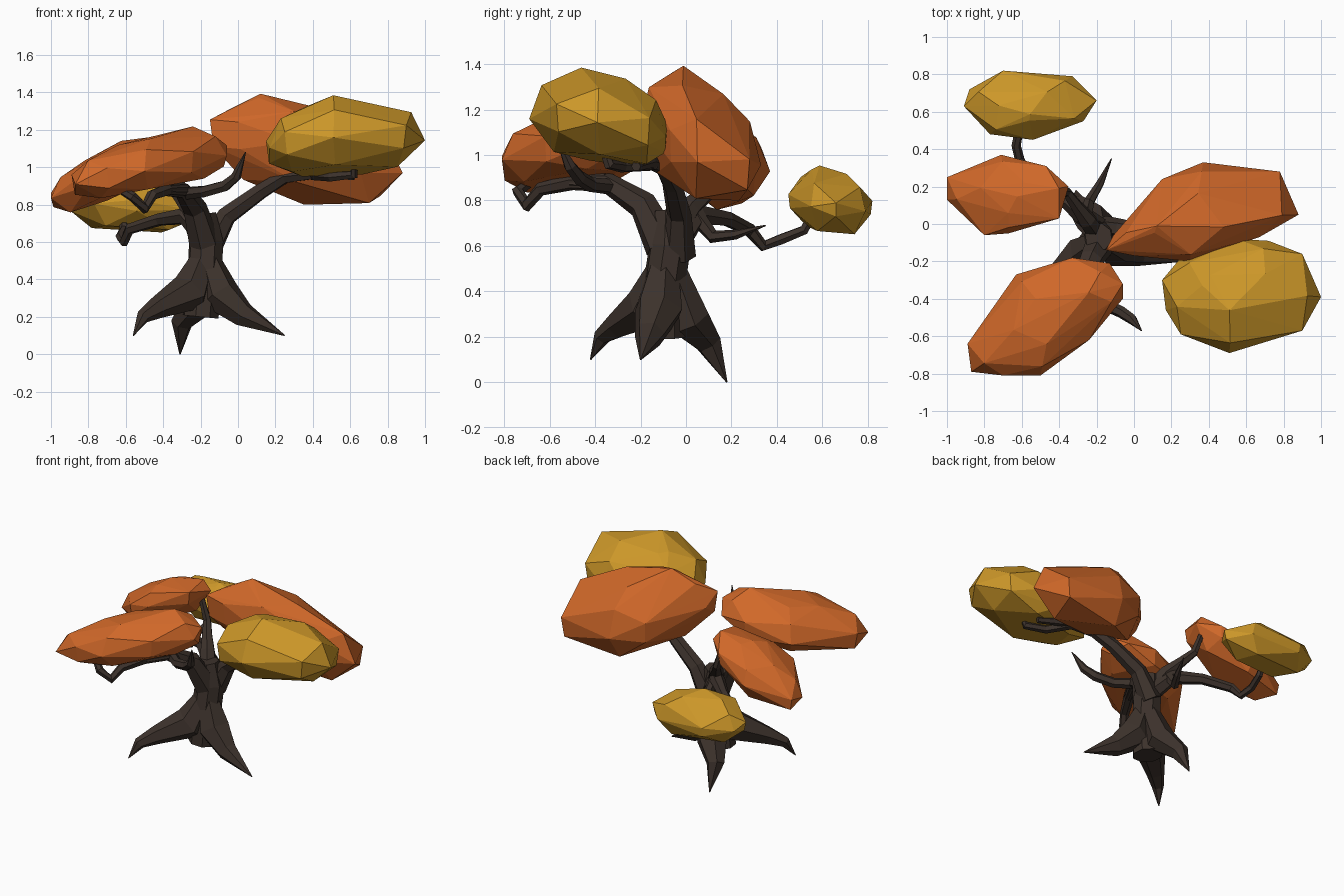
import bpy
import bmesh
import math
from mathutils import Vector

default_cube = bpy.data.objects.get("Cube")
if default_cube:
    bpy.data.objects.remove(default_cube, do_unlink=True)


def make_material(name, colour):
    material = bpy.data.materials.new(name)
    material.use_nodes = True
    material.diffuse_color = (*colour, 1)
    material.node_tree.nodes["Principled BSDF"].inputs["Base Color"].default_value = (*colour, 1)
    return material


BARK = make_material("dark_bark", (.046, .032, .025))
ORANGE = make_material("orange_leaves", (.63, .138, .022))
YELLOW = make_material("yellow_leaves", (.61, .312, .022))


def finish(bm, name, material):
    """Turn a bmesh into a flat shaded object with one material."""
    bmesh.ops.recalc_face_normals(bm, faces=bm.faces)
    mesh = bpy.data.meshes.new(name)
    bm.to_mesh(mesh)
    bm.free()
    mesh.materials.append(material)
    obj = bpy.data.objects.new(name, mesh)
    bpy.context.collection.objects.link(obj)
    return obj


def limb(name, path, radii, sides=6):
    """Tapered low-poly tube that follows a path."""
    points = [Vector(p) for p in path]
    bm = bmesh.new()
    rings = []
    normal = Vector((.3, 1, .2))
    for i, point in enumerate(points):
        ahead = points[min(i + 1, len(points) - 1)]
        behind = points[max(i - 1, 0)]
        tangent = (ahead - behind).normalized()
        normal = (normal - tangent * normal.dot(tangent)).normalized()
        side = tangent.cross(normal)
        ring = []
        for k in range(sides):
            angle = math.tau * k / sides
            offset = normal * math.cos(angle) + side * math.sin(angle)
            ring.append(bm.verts.new(point + offset * radii[i]))
        rings.append(ring)
    for lower, upper in zip(rings, rings[1:]):
        for k in range(sides):
            n = (k + 1) % sides
            bm.faces.new((lower[k], lower[n], upper[n], upper[k]))
    bm.faces.new(rings[0])
    bm.faces.new(rings[-1])
    return finish(bm, name, BARK)


def leaf_clump(name, material, outline, height, slope, wall, up, down, peak):
    """Faceted hull: a tilted plan outline with a steep rim, a domed top and a flat underside."""
    count = len(outline)
    cx = sum(p[0] for p in outline) / count
    cy = sum(p[1] for p in outline) / count
    bm = bmesh.new()

    def add(x, y, lift):
        z = height + slope[0] * (x - cx) + slope[1] * (y - cy) + lift
        bm.verts.new((x, y, z))

    def ring(points, scale, lift):
        for x, y in points:
            add(cx + (x - cx) * scale, cy + (y - cy) * scale, lift)

    ring(outline[::2], 1, wall)
    ring(outline[1::2], 1, 0)
    ring(outline[::2], .96, -wall)
    ring(outline[1::2], .84, up * .6)
    ring(outline[::3], .45, up * .88)
    ring(outline[1::2], .68, -down)
    add(cx + peak[0], cy + peak[1], up)
    hull = bmesh.ops.convex_hull(bm, input=bm.verts)
    loose = [v for v in bm.verts if not v.link_faces]
    bmesh.ops.delete(bm, geom=loose, context="VERTS")
    return finish(bm, name, material)


# Trunk and roots
limb("trunk",
     [(-.2, -.1, .2), (-.18, -.1, .4), (-.17, -.07, .6), (-.19, -.07, .75)],
     [.1, .095, .095, .075], sides=8)
limb("right_root",
     [(-.19, -.1, .5), (-.26, -.16, .33), (-.43, -.3, .25), (-.51, -.37, .2), (-.56, -.42, .1)],
     [.07, .11, .06, .038, .003])
limb("left_root",
     [(-.16, -.1, .5), (-.1, -.12, .32), (.03, -.16, .21), (.25, -.2, .1)],
     [.07, .11, .068, .003])
limb("back_root",
     [(-.18, -.06, .48), (-.21, .01, .27), (-.3, .1, .17), (-.31, .18, 0)],
     [.07, .1, .06, .003])

# Left branch with a short fork
limb("left_branch",
     [(-.16, -.03, .56), (-.06, -.03, .74), (.12, -.06, .87), (.25, -.1, .95),
      (.45, -.16, .97), (.62, -.22, .95)],
     [.075, .055, .045, .04, .03, .022])
limb("left_branch_fork",
     [(.4, -.14, .96), (.5, -.28, .95), (.62, -.34, .96), (.62, -.37, 1.05)],
     [.03, .028, .025, .02])

# Front branch with a hooked twig and a bare spike
limb("front_branch",
     [(-.18, -.1, .6), (-.23, -.19, .78), (-.3, -.35, .88), (-.38, -.5, .88)],
     [.085, .065, .045, .035])
limb("front_hooked_twig",
     [(-.3, -.35, .88), (-.38, -.5, .88), (-.46, -.64, .85), (-.5, -.7, .78),
      (-.56, -.74, .84), (-.66, -.66, .9)],
     [.045, .035, .03, .03, .027, .02])
limb("front_spike",
     [(-.28, -.33, .86), (-.18, -.42, .87), (-.07, -.47, .9), (-.01, -.51, .95), (.04, -.57, 1.08)],
     [.035, .033, .032, .028, .003])

# Back branches
limb("back_branch",
     [(-.18, -.03, .63), (-.28, .05, .74), (-.42, .18, .72), (-.58, .28, .67),
      (-.61, .34, .6), (-.63, .42, .63), (-.61, .52, .67), (-.61, .57, .76)],
     [.06, .05, .035, .03, .026, .025, .023, .02])
limb("back_spike",
     [(-.26, .04, .74), (-.24, .12, .64), (-.18, .22, .65), (-.12, .35, .69)],
     [.04, .03, .022, .003])
limb("right_branch",
     [(-.19, -.06, .65), (-.25, .02, .77), (-.31, .1, .84), (-.36, .17, .9), (-.41, .18, 1.04)],
     [.06, .05, .035, .027, .02])

# Leaf clumps
leaf_clump("front_left_leaves", YELLOW,
           [(.15, -.3), (.17, -.46), (.25, -.59), (.51, -.69), (.9, -.57),
            (1, -.39), (.9, -.16), (.72, -.09), (.55, -.08), (.25, -.18)],
           1.11, (.06, -.15), .06, .26, .13, (-.03, -.11))
leaf_clump("back_left_leaves", ORANGE,
           [(-.15, -.14), (-.11, -.06), (.15, .24), (.37, .33), (.78, .28),
            (.88, .05), (.67, -.07), (.3, -.2), (0, -.17)],
           1.06, (-.15, -.32), .07, .29, .19, (-.2, -.04))
leaf_clump("front_right_leaves", ORANGE,
           [(-.89, -.64), (-.87, -.79), (-.7, -.81), (-.5, -.81), (-.24, -.62),
            (-.06, -.4), (-.06, -.32), (-.13, -.21), (-.33, -.18), (-.63, -.27)],
           .99, (.19, 0), .055, .19, .1, (.2, .14))
leaf_clump("right_leaves", ORANGE,
           [(-1, .25), (-1, .13), (-.8, -.06), (-.67, -.05), (-.4, .03),
            (-.35, .2), (-.47, .31), (-.71, .37)],
           .97, (.42, -.12), .04, .15, .12, (.05, 0))
leaf_clump("back_right_leaves", YELLOW,
           [(-.91, .63), (-.88, .72), (-.7, .82), (-.33, .79), (-.2, .66),
            (-.27, .55), (-.54, .45), (-.77, .48)],
           .78, (-.05, -.1), .03, .17, .11, (.02, -.05))
